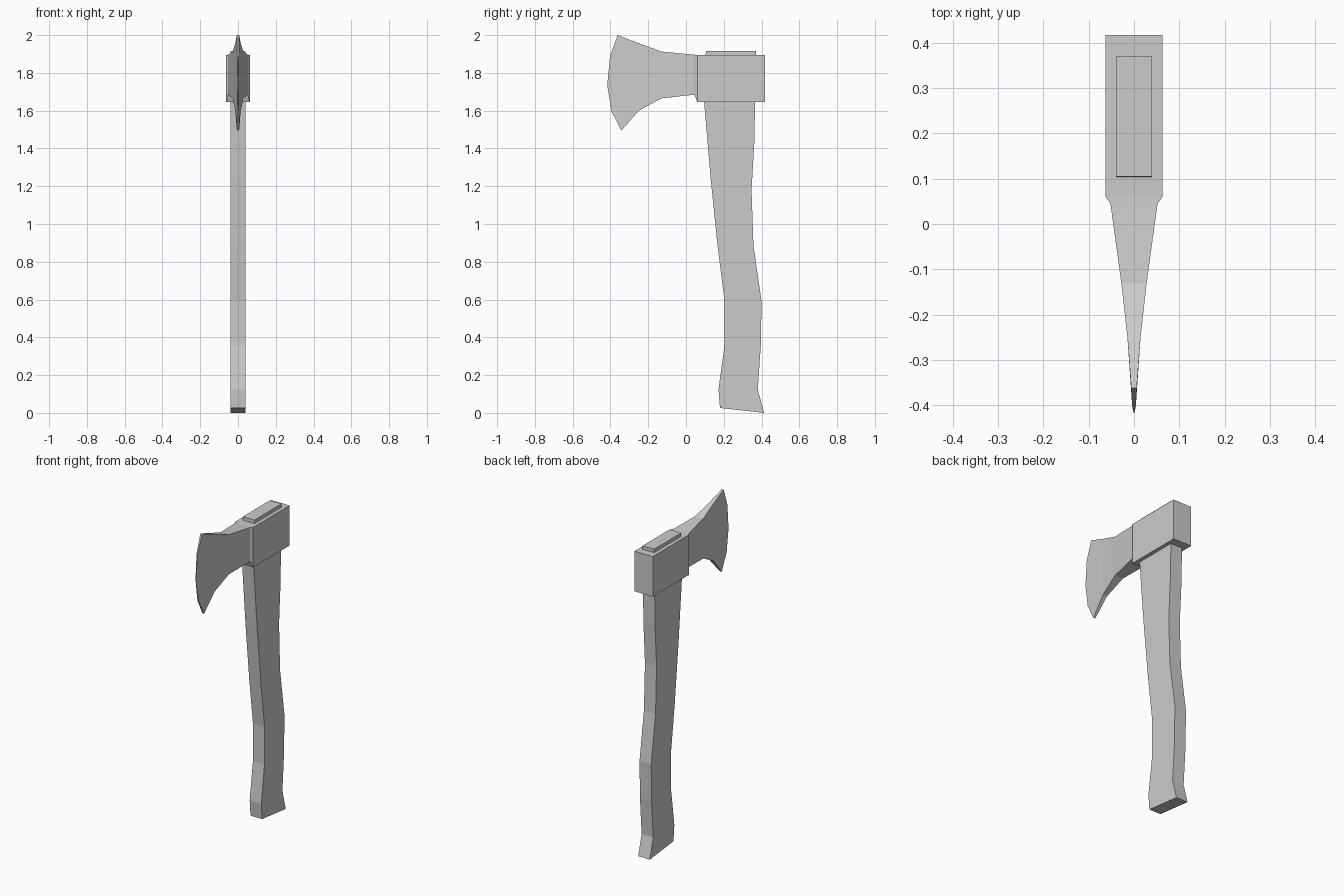
import bpy, bmesh

if "Cube" in bpy.data.objects:
    bpy.data.objects.remove(bpy.data.objects["Cube"])


def make_object(name, bm):
    bmesh.ops.recalc_face_normals(bm, faces=bm.faces[:])
    mesh = bpy.data.meshes.new(name)
    bm.to_mesh(mesh)
    bm.free()
    obj = bpy.data.objects.new(name, mesh)
    bpy.context.collection.objects.link(obj)
    return obj


# Handle: curved side profile (y, z) extruded across x
front = [(0.18, 0.026), (0.172, 0.125), (0.204, 0.357), (0.204, 0.59),
         (0.167, 0.886), (0.13, 1.246), (0.096, 1.645), (0.105, 1.917)]
back = [(0.413, 0.0), (0.38, 0.125), (0.396, 0.357), (0.40, 0.59),
        (0.357, 0.886), (0.347, 1.18), (0.362, 1.437), (0.37, 1.917)]
bm = bmesh.new()
HALF = 0.04
face = bm.faces.new([bm.verts.new((-HALF, y, z)) for y, z in front + back[::-1]])
ext = bmesh.ops.extrude_face_region(bm, geom=[face])
bmesh.ops.translate(bm, vec=(2 * HALF, 0, 0),
                    verts=[v for v in ext["geom"] if isinstance(v, bmesh.types.BMVert)])
make_object("handle", bm)

# Axe head: ribs (y, half width, bottom z, top z) from the poll to the blade
ribs = [(0.417, 0.063, 1.645, 1.895), (0.06, 0.063, 1.645, 1.895),
        (0.045, 0.052, 1.685, 1.896), (-0.13, 0.028, 1.665, 1.913),
        (-0.25, 0.0145, 1.60, 1.957)]
# Cutting edge from lower to upper corner (y, half width, z)
edge = [(-0.342, 0.006, 1.495), (-0.394, 0.004, 1.595), (-0.417, 0.001, 1.735),
        (-0.402, 0.004, 1.89), (-0.362, 0.006, 2.0)]

bm = bmesh.new()
sides = []
for s in (-1, 1):
    low = [bm.verts.new((s * w, y, b)) for y, w, b, t in ribs]
    top = [bm.verts.new((s * w, y, t)) for y, w, b, t in ribs]
    tip = [bm.verts.new((s * w, y, z)) for y, w, z in edge]
    for i in range(len(ribs) - 1):
        bm.faces.new((low[i], low[i + 1], top[i + 1], top[i]))
    # Blade cheek fanned out to the curved edge
    bm.faces.new((low[-1], tip[0], tip[1]))
    bm.faces.new((low[-1], tip[1], tip[2]))
    bm.faces.new((low[-1], tip[2], top[-1]))
    bm.faces.new((top[-1], tip[2], tip[3]))
    bm.faces.new((top[-1], tip[3], tip[4]))
    sides.append(low + tip + top[::-1])

# Rim joining both cheeks
left, right = sides
n = len(left)
for i in range(n):
    j = (i + 1) % n
    bm.faces.new((left[i], left[j], right[j], right[i]))
make_object("axe_head", bm)
